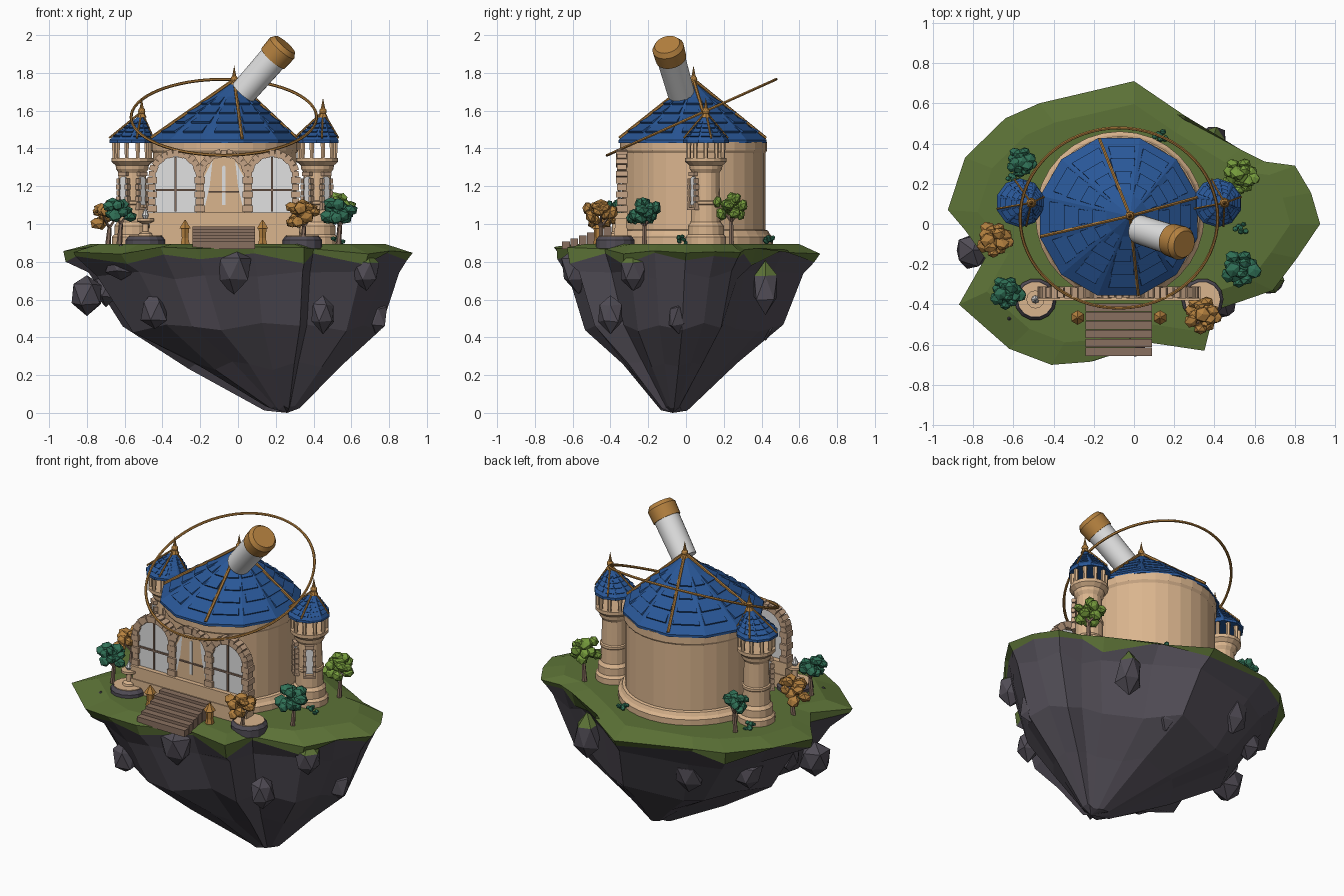
import bpy, bmesh, math, random
from math import sin, cos, pi, radians
from mathutils import Vector, Matrix

random.seed(4)
if "Cube" in bpy.data.objects:
    bpy.data.objects.remove(bpy.data.objects["Cube"])


def material(name, *rgb):
    m = bpy.data.materials.new(name)
    m.use_nodes = True
    m.diffuse_color = (*rgb, 1)
    m.node_tree.nodes["Principled BSDF"].inputs["Base Color"].default_value = (*rgb, 1)
    return m


GRASS = material("grass", .108, .17, .038)
ROCK = material("dark rock", .082, .073, .092)
CREAM = material("cream stone", .70, .46, .27)
STONE = material("arch stone", .56, .37, .24)
BLUE = material("blue roof", .022, .095, .31)
GOLD = material("gold", .46, .22, .05)
WHITE = material("white", .75, .75, .75)
WOOD = material("wood", .25, .16, .115)
TEAL = material("teal leaves", .03, .165, .095)
LIME = material("lime leaves", .18, .33, .045)
UP = Vector((0, 0, 1))


def finish(bm, name, *mats, smooth=False):
    bmesh.ops.recalc_face_normals(bm, faces=bm.faces)
    me = bpy.data.meshes.new(name)
    bm.to_mesh(me)
    bm.free()
    ob = bpy.data.objects.new(name, me)
    bpy.context.collection.objects.link(ob)
    for m in mats:
        me.materials.append(m)
    if smooth:
        bpy.ops.object.select_all(action='DESELECT')
        ob.select_set(True)
        bpy.context.view_layer.objects.active = ob
        bpy.ops.object.shade_smooth_by_angle(angle=radians(35))
    return ob


def box(bm, loc, size, rot=Matrix()):
    bmesh.ops.create_cube(bm, size=1, matrix=Matrix.Translation(loc) @ rot @ Matrix.Diagonal((*size, 1)))


def tube(bm, p, q, r1, r2=None, segs=8):
    p, q = Vector(p), Vector(q)
    d = q - p
    bmesh.ops.create_cone(bm, cap_ends=True, segments=segs, radius1=r1, radius2=r1 if r2 is None else r2,
                          depth=d.length, matrix=Matrix.Translation((p + q) / 2) @ d.to_track_quat('Z', 'Y').to_matrix().to_4x4())


def bridge(bm, a, b, mat=0):
    for i in range(len(a)):
        j = (i + 1) % len(a)
        bm.faces.new((a[i], a[j], b[j], b[i])).material_index = mat


def lathe(name, profile, x, y, segs, mat):
    bm = bmesh.new()
    rings = [[bm.verts.new((x + r * cos(2 * pi * i / segs), y + r * sin(2 * pi * i / segs), z))
              for i in range(segs)] for r, z in profile]
    for a, b in zip(rings, rings[1:]):
        bridge(bm, a, b)
    bm.faces.new(rings[0])
    bm.faces.new(rings[-1])
    return finish(bm, name, mat)


# Floating island: grass cap, ragged lip and tapering rock
outline = [(0, .71), (.25, .54), (.53, .37), (.65, .31), (.8, .29), (.88, .155), (.925, 0), (.81, -.17),
           (.69, -.33), (.4, -.43), (.35, -.63), (.08, -.59), (-.22, -.685), (-.41, -.7), (-.62, -.62),
           (-.87, -.4), (-.74, -.17), (-.84, -.03), (-.925, .07), (-.84, .33), (-.64, .525), (-.47, .6)]
bm = bmesh.new()


def island_ring(scale, z, jitter, cx=.26, cy=-.07):
    return [bm.verts.new((cx + (x - cx) * scale * random.uniform(1 - jitter, 1 + jitter),
                          cy + (y - cy) * scale * random.uniform(1 - jitter, 1 + jitter),
                          z + random.uniform(-1, 1) * jitter * .8)) for x, y in outline]


inner = island_ring(.84, .895, 0, 0, 0)
edge = [bm.verts.new((x, y, random.uniform(.84, .88))) for x, y in outline]
lip = island_ring(.975, .83, .025)
bm.faces.new(inner)
bridge(bm, inner, edge)
bridge(bm, edge, lip)
for i, v in enumerate(lip):
    v.co.z += .018 if i % 2 else -.03
above = lip
for s, z, jit in ((.885, .73, .03), (.73, .45, .04), (.43, .25, .03), (.1, .025, .02)):
    ring = island_ring(s, z, jit)
    bridge(bm, above, ring, 1)
    above = ring
tip = bm.verts.new((.26, -.07, 0))
for i in range(len(above)):
    bm.faces.new((above[i - 1], above[i], tip)).material_index = 1
finish(bm, "island", GRASS, ROCK)

# Hanging boulders (place, radius, stretch, grassy top)
boulders = [(-.02, -.57, .76, .1, 1.25, 0), (-.8, -.13, .63, .1, 1.2, 0), (-.7, -.02, .66, .075, 1.3, 0),
            (-.62, .26, .64, .085, 1.2, 0), (-.44, -.48, .54, .08, 1.3, 0), (.45, -.4, .53, .075, 1.4, 0),
            (-.62, -.47, .79, .09, 1.1, 0), (.68, -.28, .75, .085, 1.3, 1), (.39, .42, .67, .085, 1.8, 1),
            (.73, -.04, .51, .06, 1.7, 0), (-.34, .46, .64, .095, 1.2, 0), (.12, .42, .47, .07, 1.2, 0)]
for x, y, z, r, stretch, grassy in boulders:
    bm = bmesh.new()
    bmesh.ops.create_icosphere(bm, subdivisions=1, radius=r)
    for v in bm.verts:
        v.co = v.co * random.uniform(.8, 1.1)
        v.co.z *= stretch
        v.co += Vector((x, y, z))
    bm.normal_update()
    for f in bm.faces:
        f.material_index = int(grassy and f.normal.z > .5)
    finish(bm, "boulder", ROCK, GRASS)

# Round hall
HX, HY = -.07, .04
lathe("hall_base", [(.42, .87), (.42, .93), (.405, .945), (.395, .965), (.38, .97)], HX, HY, 32, CREAM)
lathe("hall_wall", [(.38, .96), (.38, 1.375), (.39, 1.39), (.39, 1.435)], HX, HY, 32, CREAM)


def finial(bm, x, y, z, s):
    bmesh.ops.create_icosphere(bm, subdivisions=2, radius=s, matrix=Matrix.Translation((x, y, z)))
    tube(bm, (x, y, z - 1.6 * s), (x, y, z - .4 * s), s * 1.3, s * .7)
    tube(bm, (x, y, z + .5 * s), (x, y, z + 3.6 * s), s * .6, 0)


def roof(name, base, apex, r, sides, ball):
    """Faceted cone with raised slate rows, gold ribs and a finial."""
    base, apex = Vector(base), Vector(apex)

    def rim(a, k=1):
        return base + Vector((cos(a), sin(a), 0)) * r * k
    corners = [rim(2 * pi * (i + .5) / sides) for i in range(sides)]
    bm, ribs = bmesh.new(), bmesh.new()
    low = [bm.verts.new(c - UP * .015) for c in corners]
    top = [bm.verts.new(c) for c in corners]
    peak = bm.verts.new(apex)
    bm.faces.new(low)
    bridge(bm, low, top)
    for i in range(sides):
        bm.faces.new((top[i - 1], top[i], peak))
    # Each slate row is a wedge that lifts off the roof at its lower edge
    for i in range(sides):
        a, b = corners[i - 1], corners[i]
        n = (b - a).cross(apex - a).normalized() * (.006 + .015 * r)
        for t in (.12, .28, .44, .6):
            left, right = random.uniform(.03, .2), random.uniform(.8, .97)
            p, q, u, v = [bm.verts.new(a.lerp(b, k).lerp(apex, h) + n * lift) for k, h, lift in
                          ((left, t, 0), (right, t, 0), (right, t, 1), (left, t, 1))]
            s, w = [bm.verts.new(a.lerp(b, k).lerp(apex, t + .14)) for k in (right, left)]
            for f in ((p, q, u, v), (v, u, s, w), (q, s, u), (p, v, w)):
                bm.faces.new(f)
    for k in range(4):
        tube(ribs, rim(radians(14 + 90 * k), .985) + UP * .01, apex + UP * .01, r * .012 + .004, segs=6)
    finial(ribs, apex.x, apex.y, apex.z + ball * .6, ball)
    finish(bm, name, BLUE)
    finish(ribs, name + "_ribs", GOLD)


roof("hall_roof", (HX - .005, .035, 1.445), (-.02, .04, 1.755), .405, 12, .02)


# Arched panels, built facing the front and then placed by a matrix
def arch_panel(bm, w, z0, spring, m, depth=.008):
    pts = [(-w, z0), (w, z0)] + [(w * cos(pi * i / 12), spring + w * sin(pi * i / 12)) for i in range(13)]
    face = bm.faces.new([bm.verts.new(m @ Vector((x, 0, z))) for x, z in pts])
    ext = bmesh.ops.extrude_face_region(bm, geom=[face])['geom']
    push = m.to_3x3() @ Vector((0, depth, 0))
    bmesh.ops.translate(bm, vec=push, verts=[v for v in ext if isinstance(v, bmesh.types.BMVert)])


# Front arcade: stepped sill, three stone arches with two windows and a door
sill = bmesh.new()
for z, high, wide, deep in ((.93, .1, .8, .07), (1.005, .05, .785, .06), (1.045, .03, .81, .07)):
    box(sill, (HX - .005, -.345, z), (wide, deep, high))
finish(sill, "arcade_sill", CREAM)
stones, glass, bars, door = (bmesh.new() for _ in range(4))
for k in (-1, 0, 1):
    cx = HX - .005 + .255 * k
    for side in (-1, 1):
        for i in range(5):
            box(stones, (cx + side * .125, -.34, 1.08 + i * .038), (.05 - .012 * (i % 2), .06 - .012 * (i % 2), .034))
    for i in range(13):
        a = pi * (i + .5) / 13
        size = (.036 + .008 * (i % 2), .06 - .01 * (i % 2), .029)
        box(stones, (cx + .125 * cos(a), -.34, 1.25 + .125 * sin(a)), size, Matrix.Rotation(-a, 4, 'Y'))
    spot = Matrix.Translation((cx, -.352, 0))
    arch_panel(glass if k else door, .112, 1.06, 1.25, spot)
    if k:
        box(bars, (cx, -.355, 1.21), (.01, .012, .29))
        box(bars, (cx, -.355, 1.18), (.21, .012, .01))
    else:
        arch_panel(glass, .009, 1.1, 1.3, Matrix.Translation((cx, -.357, 0)))
        for side in (-1, 1):
            tri = [(.105, 1.07), (.105, 1.25), (.06, 1.335), (.075, 1.2)]
            glass.faces.new([glass.verts.new((cx + side * x, -.355, z)) for x, z in tri])
        box(bars, (cx, -.355, 1.17), (.16, .01, .008))

# Side towers with open balcony columns and framed windows
for side, tx, ax in ((-1, -.56, -.51), (1, .42, .45)):
    ty = .105
    lathe("tower", [(.108, .87), (.108, .93), (.095, .945), (.095, .99), (.08, 1.01), (.078, 1.1), (.083, 1.105),
                    (.083, 1.12), (.075, 1.125), (.072, 1.27), (.085, 1.29), (.088, 1.31), (.11, 1.33),
                    (.11, 1.35)], tx, ty, 16, CREAM)
    cols = bmesh.new()
    for i in range(10):
        a = 2 * pi * i / 10
        px, py = tx + .095 * cos(a), ty + .095 * sin(a)
        tube(cols, (px, py, 1.34), (px, py, 1.445), .011, .014, 6)
    finish(cols, "tower_columns", CREAM)
    roof("tower_roof", (tx - .005, ty, 1.445), (ax, ty, 1.585), .122, 10, .02)
    for turn in (35, -40):
        m = Matrix.Translation((tx, ty, 0)) @ Matrix.Rotation(radians(turn * side), 4, 'Z') @ Matrix.Translation((0, -.085, 0))
        arch_panel(glass, .022, 1.1, 1.23, m)
        rot = m.to_3x3().to_4x4()
        for s in (-1, 1):
            for i in range(5):
                box(stones, m @ Vector((s * .027, .002, 1.1 + i * .032)), (.014 + .006 * (i % 2), .024, .027), rot)
        box(stones, m @ Vector((0, .002, 1.265)), (.05, .024, .022), rot)
        box(stones, m @ Vector((0, .002, 1.08)), (.07, .03, .014), rot)
finish(stones, "arch_stones", STONE)
finish(glass, "window_glass", WHITE)
finish(bars, "window_bars", WOOD)
finish(door, "front_door", CREAM)

# Tilted ring around the roof
bm = bmesh.new()
tilt = Matrix.Translation((-.075, .03, 1.565)) @ Matrix.Rotation(radians(24.2), 4, 'X')
loops = [[bm.verts.new(tilt @ Vector(((.491 + .008 * cos(b)) * cos(a), (.491 + .008 * cos(b)) * sin(a), .008 * sin(b))))
          for b in (pi / 3 * j for j in range(6))] for a in (2 * pi * i / 64 for i in range(64))]
for i in range(64):
    bridge(bm, loops[i - 1], loops[i])
finish(bm, "orbit_ring", GOLD, smooth=True)

# Telescope with a rounded cap
end, axis = Vector((.25, -.1, 1.95)), Vector((.64, -.21, .73)).normalized()
bm = bmesh.new()
tube(bm, end - axis * .345, end - axis * .08, .072, .076, segs=24)
finish(bm, "telescope_barrel", WHITE, smooth=True)
bm = bmesh.new()
tube(bm, end - axis * .1, end - axis * .025, .082, .085, segs=24)
tube(bm, end - axis * .025, end, .085, .068, segs=24)
finish(bm, "telescope_cap", GOLD, smooth=True)

# Front steps
bm = bmesh.new()
for i in range(6):
    box(bm, (-.075, -.635 + i * .044, .888 + i * .008), (.33, .041, .04 + i * .016))
finish(bm, "front_steps", WOOD)

# Lanterns beside the steps
bm = bmesh.new()
for x in (-.28, .13):
    y = -.465
    tube(bm, (x, y, .88), (x, y, .925), .03, .02, 6)
    tube(bm, (x, y, .925), (x, y, .975), .02, .024, 6)
    tube(bm, (x, y, .975), (x, y, 1.02), .036, .004, 6)
finish(bm, "lanterns", GOLD)

# Fountain and planter
for x in (-.49, .34):
    lathe("basin_rim", [(.105, .87), (.105, .915), (.09, .935), (.08, .93)], x, -.375, 14, ROCK)
    lathe("basin_floor", [(.088, .9), (.088, .938)], x, -.375, 14, CREAM)
lathe("fountain", [(.04, .93), (.035, .95), (.016, .96), (.016, 1.0), (.045, 1.015), (.045, 1.03), (.015, 1.03)], -.49, -.375, 12, CREAM)
lathe("fountain_jet", [(.012, 1.03), (.02, 1.045), (.002, 1.085)], -.49, -.375, 8, WHITE)


# Trees and bushes
def leaves(name, x, y, z, r, count, mat):
    bm = bmesh.new()
    for i in range(count):
        a, d = i * 2.4, r * .72 * math.sqrt(i / count)
        p = (x + d * cos(a), y + d * sin(a), z + r * random.uniform(-.5, .4) + (r - d) * .3)
        bmesh.ops.create_icosphere(bm, subdivisions=1, radius=r * random.uniform(.3, .42),
                                   matrix=Matrix.Translation(p) @ Matrix.Rotation(a, 4, 'X') @ Matrix.Diagonal((1, 1, .75, 1)))
    finish(bm, name, mat)


for x, y, z, r, mat in ((-.69, -.075, 1.04, .1, GOLD), (.34, -.45, 1.045, .105, GOLD), (-.56, .31, 1.07, .085, TEAL),
                        (-.63, -.34, 1.06, .095, TEAL), (.53, -.22, 1.05, .105, TEAL), (.53, .24, 1.075, .105, LIME)):
    bm = bmesh.new()
    fork = Vector((x + .01, y, z - .06))
    tube(bm, (x, y, .87), fork, .016, .011, 6)
    for a in (0, 2.1, 4.2):
        tube(bm, fork, (x + .5 * r * cos(a), y + .5 * r * sin(a), z), .009, .004, 5)
    finish(bm, "tree_trunk", WOOD)
    leaves("tree_leaves", x, y, z, r, 16, mat)
for x, y in ((.53, -.02), (.13, .44), (-.6, .23)):
    leaves("bush", x, y, .91, .045, 6, TEAL)
